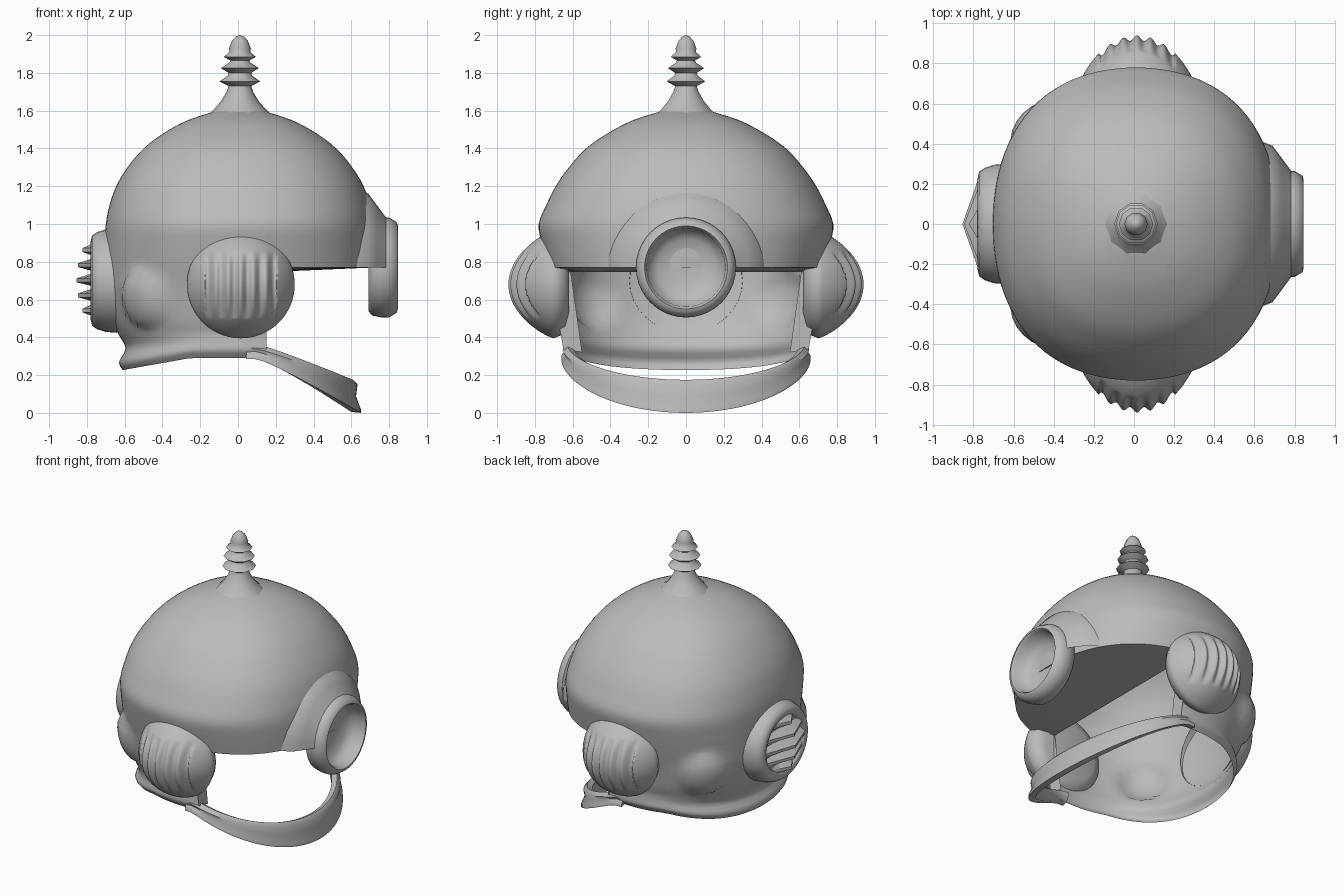
import bpy, bmesh, math
from mathutils import Matrix, Vector

cube = bpy.data.objects.get("Cube")
if cube:
    bpy.data.objects.remove(cube, do_unlink=True)

grey = bpy.data.materials.new("plain grey")
grey.use_nodes = True
tone = (0.5, 0.5, 0.5, 1)
grey.diffuse_color = tone
grey.node_tree.nodes["Principled BSDF"].inputs["Base Color"].default_value = tone


def finish(name, bm, angle=40):
    bmesh.ops.recalc_face_normals(bm, faces=bm.faces)
    mesh = bpy.data.meshes.new(name)
    bm.to_mesh(mesh)
    bm.free()
    mesh.materials.append(grey)
    ob = bpy.data.objects.new(name, mesh)
    bpy.context.collection.objects.link(ob)
    bpy.ops.object.select_all(action="DESELECT")
    ob.select_set(True)
    bpy.context.view_layer.objects.active = ob
    bpy.ops.object.shade_smooth_by_angle(angle=math.radians(angle))


def skin(bm, rows, closed):
    """Join rows of points with quads."""
    rows = [[bm.verts.new(p) for p in row] for row in rows]
    n = len(rows[0])
    for a, b in zip(rows, rows[1:]):
        for i in range(n if closed else n - 1):
            j = (i + 1) % n
            bm.faces.new((a[i], a[j], b[j], b[i]))
    return rows


def cap_ends(bm, rows):
    bm.faces.new(rows[0])
    bm.faces.new(rows[-1])


def lathe(profile, sides, matrix=Matrix()):
    """Revolve (radius, height) points around local z, then place."""
    bm = bmesh.new()
    rows = []
    for r, h in profile:
        rows.append([matrix @ Vector((r * math.cos(t), r * math.sin(t), h))
                     for t in (math.tau * i / sides for i in range(sides))])
    skin(bm, rows, True)
    bmesh.ops.remove_doubles(bm, verts=bm.verts, dist=1e-5)
    return bm


def bisect(bm, co, no, clear=False):
    bmesh.ops.bisect_plane(bm, geom=bm.verts[:] + bm.edges[:] + bm.faces[:],
                           plane_co=co, plane_no=no, dist=1e-5, clear_inner=clear)


def smooth_levels(points, steps):
    """Pass a smooth curve through the points."""
    pts = [Vector(p) for p in points]
    pts = [pts[0]] + pts + [pts[-1]]
    out = []
    for a, b, c, d in zip(pts, pts[1:], pts[2:], pts[3:]):
        for t in (s / steps for s in range(steps)):
            out.append(b + (c - a) * t / 2 + (2 * a - 5 * b + 4 * c - d) * t * t / 2
                       + (3 * b - a - 3 * c + d) * t ** 3 / 2)
    return out + [pts[-1]]


# Helmet shell: height, half length, half width
SHELL = [(.225, .62, .62), (.27, .64, .65), (.34, .605, .65), (.42, .645, .65),
         (.5, .68, .67), (.65, .71, .70), (.78, .715, .735), (.9, .715, .765),
         (1.0, .71, .78), (1.1, .69, .74), (1.2, .655, .69), (1.3, .595, .62),
         (1.4, .51, .53), (1.48, .405, .415), (1.55, .275, .28), (1.6, .12, .12)]
CUT_X, BROW_Z = .15, .77


def shell_point(z, rx, ry, t):
    k = 1 + .04 * math.sin(2 * t) ** 2
    x, y = rx * k * math.cos(t) + .01, ry * k * math.sin(t)
    sag = max(0, min(1, (.45 - z) / .2)) * max(0, min(.065, .11 * (1 + x / .62)))
    p = Vector((x, y, z + sag))
    # Round swellings low on the back
    d = (p - Vector((-.5, math.copysign(.5, y), .6))).length
    if d < .16:
        p += Vector((x, y, 0)).normalized() * .06 * (1 - (d / .16) ** 2) ** .6
    return p


SEG = 96
bm = bmesh.new()
rows = skin(bm, [[shell_point(*lv, math.tau * i / SEG) for i in range(SEG)]
                 for lv in smooth_levels(SHELL, 3)], True)
bm.faces.new(rows[-1])
# Face opening
bisect(bm, (CUT_X, 0, 0), (1, 0, 0))
bisect(bm, (0, 0, BROW_Z), (0, 0, 1))
gone = [f for f in bm.faces if f.calc_center_median().x > CUT_X
        and f.calc_center_median().z < BROW_Z]
bmesh.ops.delete(bm, geom=gone, context="FACES")
finish("helmet_shell", bm, 50)

# Underside of the brow
bm = bmesh.new()
arc = [shell_point(BROW_Z, .715, .733, math.radians(-78 + 4 * i)) for i in range(40)]
skin(bm, [arc, [Vector((CUT_X, p.y * .84, .745)) for p in arc]], False)
finish("brow_underside", bm)

# Narrow returns down both sides of the face opening
for side, label in ((1, "left"), (-1, "right")):
    bm = bmesh.new()
    skin(bm, [[(CUT_X, side * .72, .75), (CUT_X, side * .61, .745)],
              [(CUT_X, side * .65, .34), (CUT_X, side * .55, .32)]], False)
    finish("opening_return_" + label, bm)

# Ringed spike on the crown
spike = [(.165, 1.58), (.135, 1.61), (.10, 1.65), (.07, 1.70), (.06, 1.73),
         (.108, 1.755), (.065, 1.785), (.06, 1.80), (.1, 1.825), (.055, 1.855),
         (.05, 1.865), (.085, 1.885), (.055, 1.91), (.058, 1.93), (.042, 1.97),
         (.02, 1.993), (0, 2.0)]
finish("crown_spike", lathe(spike, 10, Matrix.Translation((.01, 0, 0))), 70)

# Forehead lamp: hollow ring with a shallow bowl
to_x = Matrix.Translation((0, 0, BROW_Z)) @ Matrix.Rotation(math.pi / 2, 4, "Y")
lamp = [(0, .69), (.23, .69), (.255, .71), (.265, .76), (.264, .80), (.24, .84),
        (.22, .846), (.208, .83), (.2, .77), (.15, .735), (.08, .72), (0, .715)]
finish("forehead_lamp", lathe(lamp, 40, to_x), 50)

# Flange blending the lamp into the brow, upper half only
bm = lathe([(.43, .59), (.39, .69), (.33, .735), (.262, .785)], 40, to_x)
bisect(bm, (0, 0, BROW_Z), (0, 0, 1), True)
finish("lamp_flange", bm, 60)

# Ear cups with upright ribs
CUP = [(0, .62), (.2, .62), (.26, .64)]
CUP += [(.285 * (1 - i / 48), .70 + .24 * (1 - (1 - i / 48) ** 2) ** .8) for i in range(49)]
for side, label in ((1, "back"), (-1, "front")):
    place = Matrix.Translation((.015, 0, .68)) @ Matrix.Rotation(-side * math.pi / 2, 4, "X")
    bm = lathe(CUP, 128, place)
    for v in bm.verts:
        x, z = v.co.x - .015, v.co.z - .68
        if abs(v.co.y) > .75 and abs(x) < .187 and abs(z) < .18:
            groove = .5 - .5 * math.cos(math.tau * x / .068)
            v.co.y -= side * .025 * groove * (1 - (z / .18) ** 4)
    finish("ear_cup_" + label, bm, 80)

# Vent housing at the rear
to_back = (Matrix.Translation((0, 0, .70)) @ Matrix.Rotation(-math.pi / 2, 4, "Y")
           @ Matrix.Diagonal((.92, 1, 1, 1)))
vent = [(.30, .64), (.295, .70), (.28, .745), (.26, .772), (.225, .78),
        (.205, .77), (.2, .755), (0, .755)]
finish("vent_housing", lathe(vent, 32, to_back), 50)

# Pointed vent slats
bm = bmesh.new()
for i in range(-2, 3):
    z, w = .70 + i * .08, .215 - .022 * i * i
    tip = -.855 + .008 * i * i
    rows = []
    for y in (-w, -w / 2, 0, w / 2, w):
        x = tip + .075 * abs(y) / w
        rows.append([(-.75, y, z + .045), (x, y, z + .012),
                     (x, y, z - .008), (-.75, y, z - .035)])
    cap_ends(bm, skin(bm, rows, True))
finish("vent_slats", bm, 20)

# Chin strap: a tilted band that widens toward the chin
bm = bmesh.new()
rows = []
for i in range(41):
    t = math.radians(-96 + 192 * i / 40)
    c, s = max(0, math.cos(t)), math.sin(t)
    x, y = .10 + .50 * math.cos(t), .62 * s
    top, low = .365 - .19 * c ** 1.1, .285 - .285 * c ** 1.15
    out = Vector((math.cos(t), s, 0))
    mid = (top + low) / 2
    section = [(-.025, top - .015), (.01, top), (.033, top - .025), (.025, mid),
               (.04 + .01 * c, low + .02), (.04 + .01 * c, low), (0, low + .005),
               (-.025, mid)]
    rows.append([Vector((x, y, z)) + out * o for o, z in section])
cap_ends(bm, skin(bm, rows, True))
finish("chin_strap", bm, 60)
